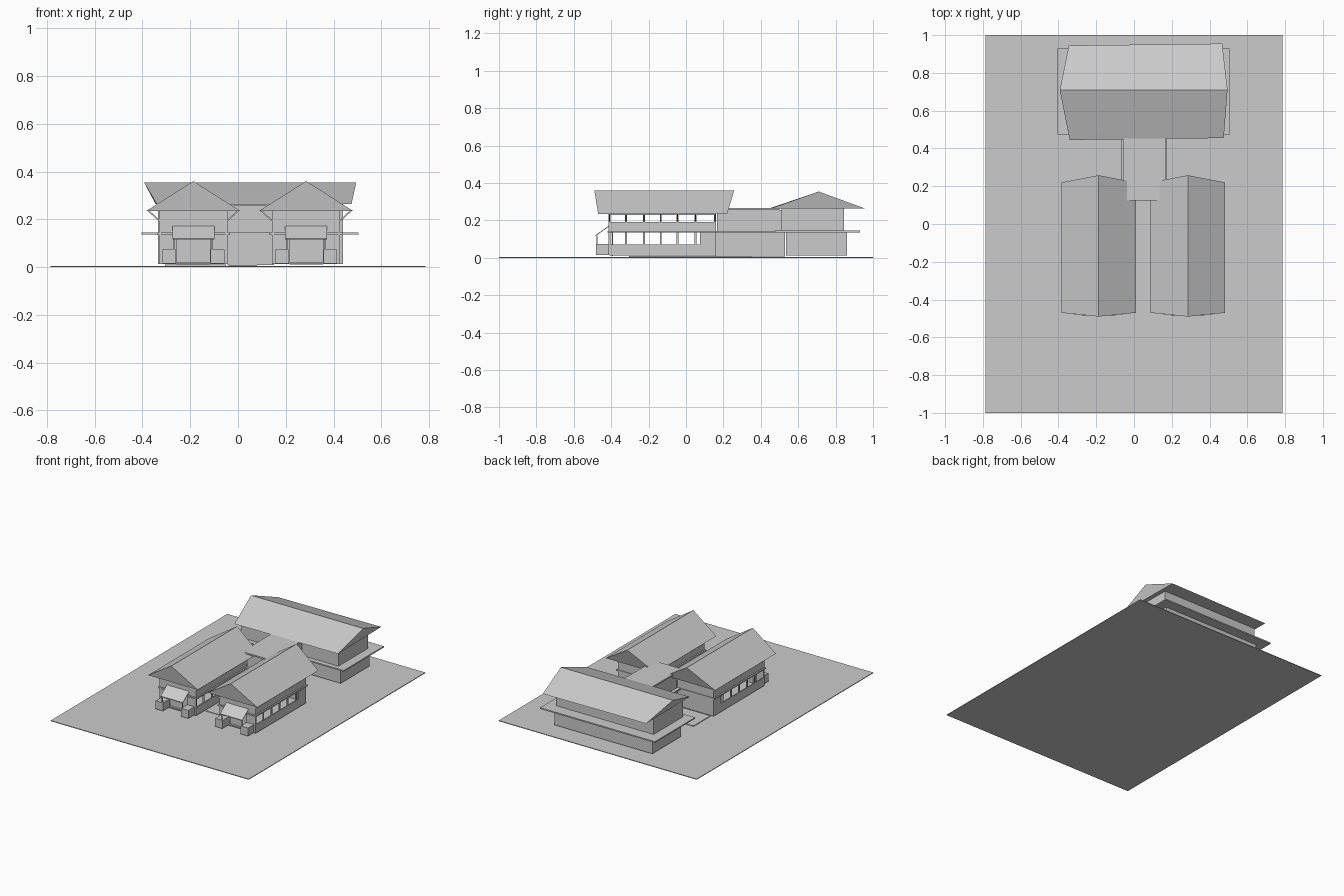
import bpy, bmesh
from mathutils import Vector


def box(name, x0, x1, y0, y1, z0, z1):
    bpy.ops.mesh.primitive_cube_add(size=1, location=((x0 + x1) / 2, (y0 + y1) / 2, (z0 + z1) / 2))
    ob = bpy.context.object
    ob.name = name
    ob.scale = (x1 - x0, y1 - y0, z1 - z0)
    return ob


def solid(name, verts):
    # convex solid around a few corner points
    bm = bmesh.new()
    for v in verts:
        bm.verts.new(v)
    bmesh.ops.convex_hull(bm, input=bm.verts)
    bmesh.ops.dissolve_limit(bm, angle_limit=0.01, verts=bm.verts, edges=bm.edges)
    bmesh.ops.recalc_face_normals(bm, faces=bm.faces)
    me = bpy.data.meshes.new(name)
    bm.to_mesh(me)
    bm.free()
    ob = bpy.data.objects.new(name, me)
    bpy.context.collection.objects.link(ob)
    return ob


def strut(name, a, b, r=0.003):
    a, b = Vector(a), Vector(b)
    bpy.ops.mesh.primitive_cube_add(size=1, location=(a + b) / 2)
    ob = bpy.context.object
    ob.name = name
    ob.scale = (r * 2, r * 2, (b - a).length)
    ob.rotation_euler = (b - a).to_track_quat('Z', 'Y').to_euler()


def wing(side, cx):
    n = side + "_wing_"
    h, t = 0.143, 0.008
    ys = [-0.41, -0.32, -0.225, -0.135, -0.045, 0.05, 0.155]
    # floors and ledge between the storeys
    box(n + "floor", cx - h, cx + h, -0.41, 0.16, 0.012, 0.02)
    box(n + "ledge", cx - h - 0.01, cx + h + 0.01, -0.42, 0.165, 0.134, 0.144)
    # front wall split around the doorway, recessed door, back wall
    box(n + "front_left", cx - h, cx - 0.07, -0.412, -0.404, 0.015, 0.135)
    box(n + "front_right", cx + 0.07, cx + h, -0.412, -0.404, 0.015, 0.135)
    box(n + "door", cx - 0.07, cx + 0.07, -0.395, -0.39, 0.01, 0.135)
    box(n + "front_upper", cx - h, cx + h, -0.412, -0.404, 0.144, 0.235)
    box(n + "back_wall", cx - h, cx + h, 0.152, 0.16, 0.015, 0.235)
    for s in (-1, 1):
        a, b = sorted((cx + s * h, cx + s * (h - t)))
        # long side walls with window openings
        box(n + "sill_wall", a, b, -0.41, 0.16, 0.015, 0.072)
        box(n + "side_end", a, b, 0.075, 0.16, 0.072, 0.135)
        box(n + "parapet", a, b, -0.41, 0.16, 0.144, 0.19)
        box(n + "top_beam", a, b, -0.41, 0.16, 0.229, 0.236)
        for y in ys:
            box(n + "column", a, b, y - 0.005, y + 0.005, 0.015, 0.236)
            strut(n + "eave_strut", (cx + s * h, y, 0.195), (cx + s * 0.19, y, 0.238))
        # low porch walls and canopy brace
        p, q = sorted((cx + s * 0.072, cx + s * 0.13))
        box(n + "porch_wall", p, q, -0.48, -0.412, 0.015, 0.073)
        strut(n + "porch_post", (cx + s * 0.08, -0.475, 0.07), (cx + s * 0.08, -0.475, 0.12))
    # sloping porch canopy
    solid(n + "canopy", [(cx + s * 0.088, y, z + d) for s in (-1, 1) for y, z in ((-0.485, 0.115), (-0.408, 0.17))
                         for d in (0, 0.005)])
    # gabled roof with a projecting ridge
    solid(n + "roof", [(cx + s * 0.197, y, 0.235) for s in (-1, 1) for y in (-0.47, 0.22)]
          + [(cx, -0.49, 0.36), (cx, 0.258, 0.36)])


# ground plate and low paving
box("ground_plate", -0.785, 0.785, -1, 1, 0, 0.005)
box("courtyard_paving", -0.04, 0.08, -0.305, 0.16, 0.004, 0.009)
box("side_paving", -0.305, -0.05, 0.16, 0.35, 0.004, 0.01)

wing("left", -0.187)
wing("right", 0.285)

# connecting block between the wings and the rear hall
box("connector_lower", -0.045, 0.15, 0.155, 0.53, 0.008, 0.134)
box("connector_ledge", -0.07, 0.175, 0.15, 0.5, 0.135, 0.144)
box("connector_upper", -0.045, 0.15, 0.165, 0.53, 0.144, 0.255)
box("connector_roof", -0.055, 0.168, 0.125, 0.5, 0.255, 0.265)

# rear hall with ledge and gabled roof
box("hall_lower", -0.335, 0.44, 0.535, 0.86, 0.012, 0.134)
box("hall_ledge", -0.405, 0.505, 0.475, 0.93, 0.136, 0.145)
box("hall_upper", -0.335, 0.44, 0.51, 0.845, 0.144, 0.265)
solid("hall_roof", [(-0.34, 0.445, 0.264), (0.475, 0.455, 0.264), (-0.345, 0.945, 0.264), (0.467, 0.955, 0.264),
                    (-0.393, 0.71, 0.354), (0.495, 0.71, 0.354)])
